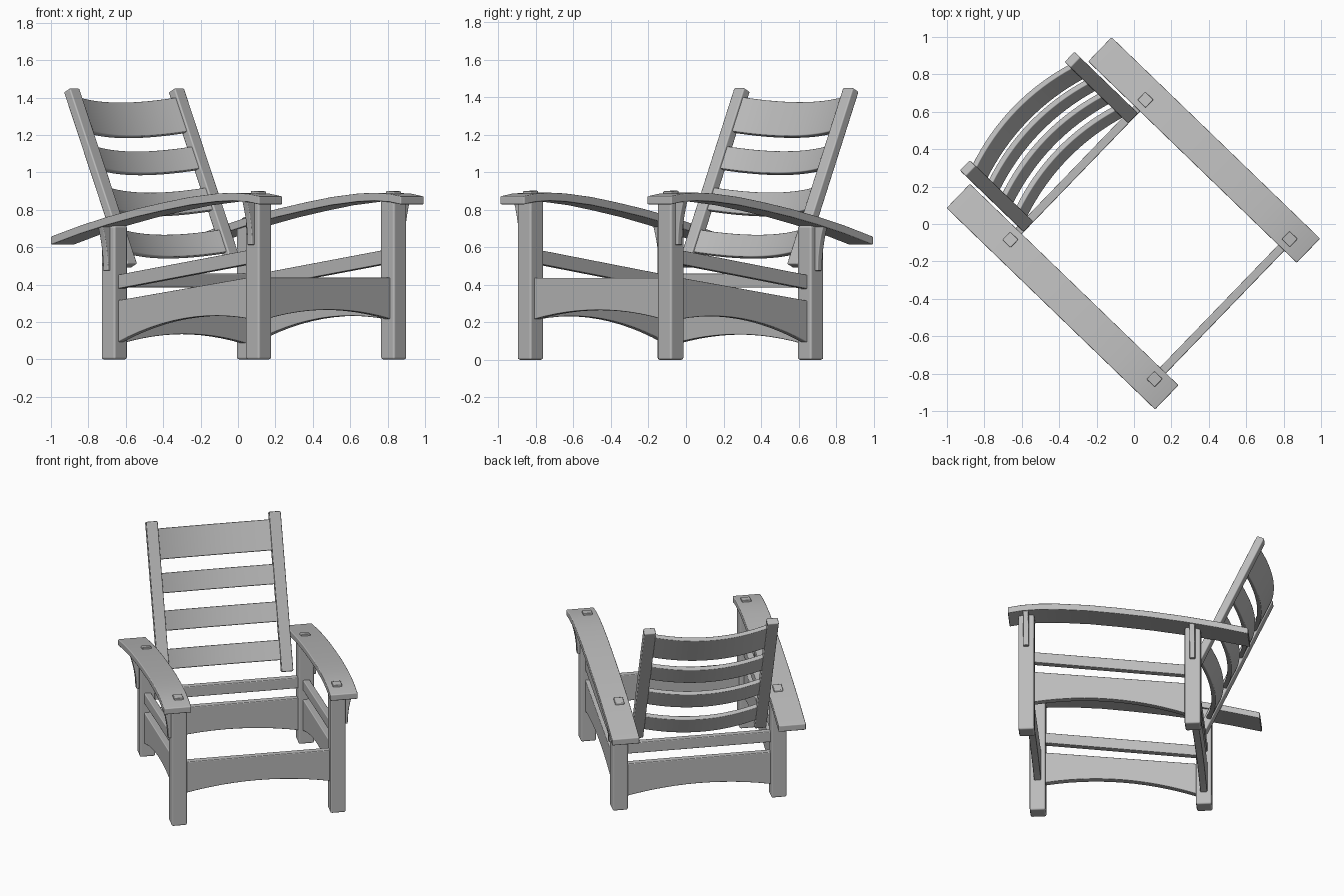
import bpy, bmesh, math
from mathutils import Vector

cube = bpy.data.objects.get("Cube")
if cube:
    bpy.data.objects.remove(cube, do_unlink=True)

TURN = math.radians(46)            # the chair stands turned on the floor
LEG_X, FRONT_Y, BACK_Y = 0.52, -0.655, 0.417
LEG_HALF = 0.051

wood = bpy.data.materials.new("grey_wood")
wood.use_nodes = True
GREY = (0.5, 0.5, 0.5, 1)
wood.diffuse_color = GREY
wood.node_tree.nodes["Principled BSDF"].inputs["Base Color"].default_value = GREY


def loft(name, sections, bevel=0.01):
    """Skin a row of four-cornered sections into a board with eased edges."""
    bm = bmesh.new()
    rings = [[bm.verts.new(p) for p in s] for s in sections]
    for a, b in zip(rings, rings[1:]):
        for i in range(4):
            j = (i + 1) % 4
            bm.faces.new((a[i], a[j], b[j], b[i]))
    bm.faces.new(rings[0])
    bm.faces.new(rings[-1])
    bmesh.ops.recalc_face_normals(bm, faces=bm.faces)
    for f in bm.faces:
        f.smooth = True
    mesh = bpy.data.meshes.new(name)
    bm.to_mesh(mesh)
    bm.free()
    mesh.materials.append(wood)
    ob = bpy.data.objects.new(name, mesh)
    bpy.context.collection.objects.link(ob)
    ob.rotation_euler.z = TURN
    mod = ob.modifiers.new("eased_edges", 'BEVEL')
    mod.width, mod.segments = bevel, 2
    mod.limit_method, mod.angle_limit = 'ANGLE', math.radians(35)
    mod.harden_normals = True
    return ob


def flat(x, y, z, hx, hy):
    """Horizontal rectangular section."""
    return [(x - hx, y - hy, z), (x + hx, y - hy, z), (x + hx, y + hy, z), (x - hx, y + hy, z)]


def rail(name, start, end, height, thick, arch=0.0, steps=12):
    """Upright board whose top edge runs start to end, lower edge arched."""
    start, end = Vector(start), Vector(end)
    run = end - start
    side = Vector((-run.y, run.x, 0)).normalized() * thick / 2
    sections = []
    for i in range(steps + 1):
        t = i / steps
        top = start + run * t
        low = top - Vector((0, 0, height - arch * 4 * t * (1 - t)))
        sections.append([top - side, top + side, low + side, low - side])
    return loft(name, sections, 0.006)


# Bent arm profile: distance back and height of the top face
ARM = [(-0.77, 0.872), (-0.68, 0.886), (-0.57, 0.891), (-0.45, 0.887), (-0.25, 0.868),
       (-0.06, 0.840), (0.15, 0.805), (0.36, 0.763), (0.57, 0.714), (0.78, 0.657)]


def arm_height(y):
    for (y0, z0), (y1, z1) in zip(ARM, ARM[1:]):
        if y <= y1:
            return z0 + (z1 - z0) * (y - y0) / (y1 - y0)


for label, s in (("left", 1), ("right", -1)):
    x = s * LEG_X
    # Arm
    loft(label + "_arm", [[(s * 0.455, y, z), (s * 0.635, y, z),
                           (s * 0.635, y, z - 0.044), (s * 0.455, y, z - 0.044)]
                          for y, z in ARM], 0.006)
    for place, y in (("front", FRONT_Y), ("back", BACK_Y)):
        tag = f"{label}_{place}"
        top = arm_height(y)
        # Leg
        loft(tag + "_leg", [flat(x, y, z, LEG_HALF, LEG_HALF) for z in (0, top - 0.035)], 0.012)
        # Tenon end showing through the arm
        tilt = arm_height(y + 0.03) - arm_height(y - 0.03)
        peg = [flat(x, y, z, 0.03, 0.03) for z in (top - 0.03, top + 0.013)]
        peg = [[(px, py, pz + tilt * (py - y) / 0.06) for px, py, pz in ring] for ring in peg]
        loft(tag + "_tenon", peg, 0.005)
        # Curved bracket under the arm, on the outer face of the leg
        rows = []
        for i in range(7):
            t = i / 6
            depth = 0.018 + 0.04 * (1 - t) ** 2
            cx = s * (LEG_X + LEG_HALF + depth / 2 - 0.004)
            rows.append(flat(cx, y, top - 0.04 - 0.235 * t, depth / 2 + 0.004, 0.018))
        loft(tag + "_bracket", rows, 0.005)
    # Sloping side rails
    y0, y1 = FRONT_Y + 0.04, BACK_Y - 0.04
    rail(label + "_side_rail", (x, y0, 0.44), (x, y1, 0.315), 0.225, 0.045, 0.065)
    rail(label + "_side_slat", (x, y0, 0.587), (x, y1, 0.452), 0.075, 0.045, steps=1)

# Front and back rails
W = LEG_X - 0.04
rail("front_rail", (-W, FRONT_Y, 0.437), (W, FRONT_Y, 0.437), 0.222, 0.045, 0.05)
rail("back_rail", (-W, BACK_Y, 0.315), (W, BACK_Y, 0.315), 0.23, 0.045, 0.05)
rail("back_slat", (-W, BACK_Y, 0.46), (W, BACK_Y, 0.46), 0.075, 0.045, steps=1)

# Reclined backrest
FOOT, HEAD = Vector((0, 0.417, 0.50)), Vector((0, 0.848, 1.44))
up = (HEAD - FOOT).normalized()
rear = Vector((0, up.z, -up.y))


def on_back(x, z, depth, along=0.0):
    """Point at height z on the reclined plane, pushed rearward and along it."""
    p = FOOT + (HEAD - FOOT) * (z - FOOT.z) / (HEAD.z - FOOT.z)
    return p + Vector((x, 0, 0)) + rear * depth + up * along


for label, s in (("left", 1), ("right", -1)):
    loft(label + "_back_post",
         [[on_back(s * 0.403 + dx * 0.038, z, d * 0.026)
           for dx, d in ((-1, -1), (1, -1), (1, 1), (-1, 1))] for z in (0.50, 1.44)], 0.008)

# Bowed slats across the backrest
for n, (z, half) in enumerate(((1.305, 0.1), (1.075, 0.065), (0.855, 0.065), (0.63, 0.065)), 1):
    sections = []
    for i in range(17):
        t = i / 8 - 1
        bow = 0.065 * (1 - t * t)
        sections.append([on_back(t * 0.375, z, bow + d * 0.016, a * half)
                         for d, a in ((-1, -1), (1, -1), (1, 1), (-1, 1))])
    loft(f"backrest_slat_{n}", sections, 0.006)
